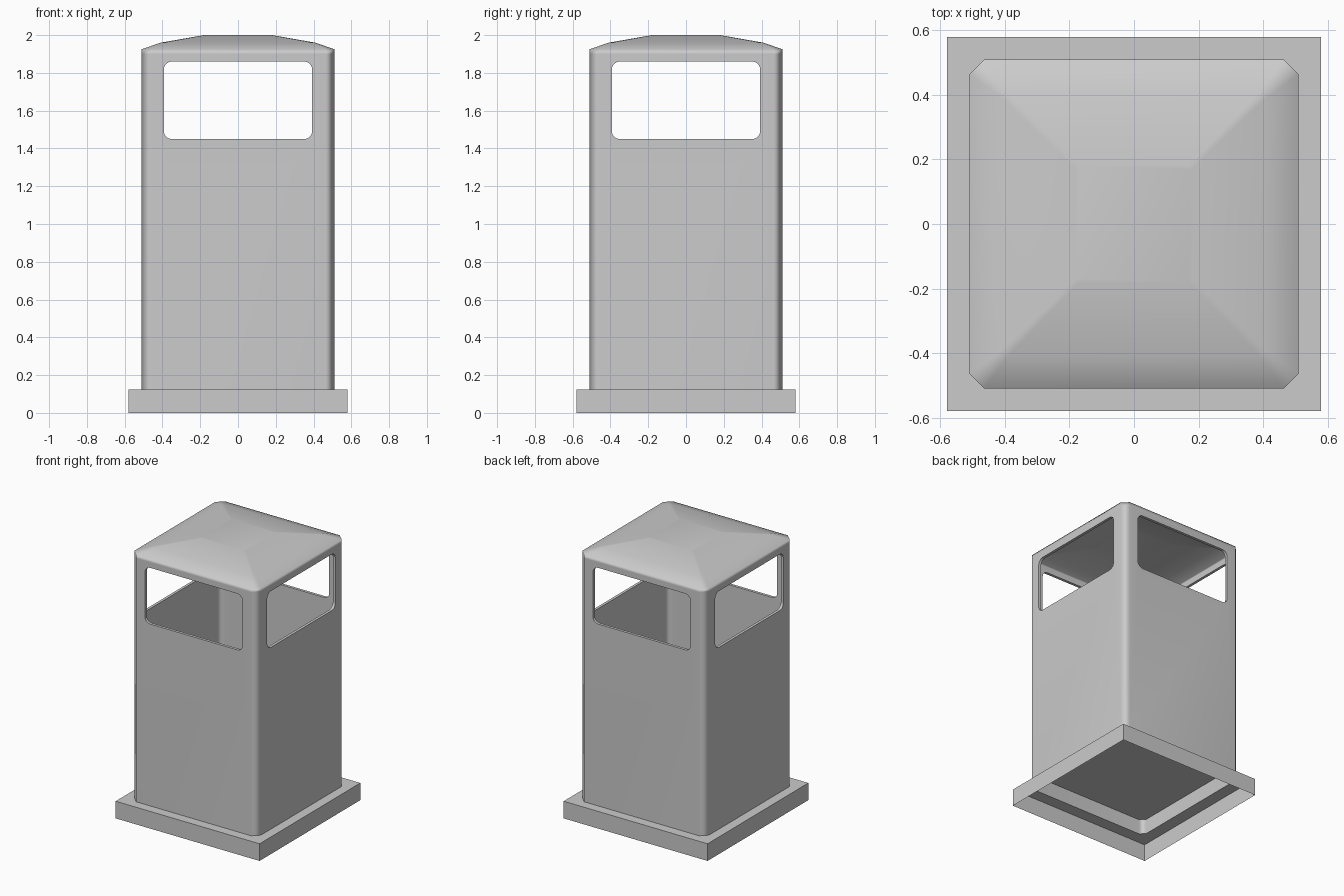
import bpy
import bmesh
import math

default = bpy.data.objects.get("Cube")
if default:
    bpy.data.objects.remove(default, do_unlink=True)

grey = bpy.data.materials.new("light_grey")
grey.use_nodes = True
colour = (0.6, 0.6, 0.6, 1)
grey.diffuse_color = colour
grey.node_tree.nodes["Principled BSDF"].inputs["Base Color"].default_value = colour

BASE_TOP = 0.125
HALF = 0.51
CHAMFER = 0.046


def add_object(name, bm):
    mesh = bpy.data.meshes.new(name)
    bmesh.ops.recalc_face_normals(bm, faces=bm.faces)
    bm.to_mesh(mesh)
    bm.free()
    mesh.materials.append(grey)
    obj = bpy.data.objects.new(name, mesh)
    bpy.context.collection.objects.link(obj)
    return obj


def activate(obj):
    bpy.ops.object.select_all(action="DESELECT")
    obj.select_set(True)
    bpy.context.view_layer.objects.active = obj


def octagon(bm, half, cut, z):
    """Ring of a square with chamfered corners."""
    c = half - cut
    ring = [(half, -c), (half, c), (c, half), (-c, half),
            (-half, c), (-half, -c), (-c, -half), (c, -half)]
    return [bm.verts.new((x, y, z)) for x, y in ring]


def bridge(bm, a, b):
    for i in range(len(a)):
        j = (i + 1) % len(a)
        bm.faces.new((a[i], a[j], b[j], b[i]))


# Body and domed roof: one lofted shell, open underneath
bm = bmesh.new()
profile = [(HALF, CHAMFER, BASE_TOP), (HALF, CHAMFER, 1.9),
           (HALF, CHAMFER, 1.925), (0.41, 0.02, 1.96), (0.18, 0.01, 2.0)]
rings = [octagon(bm, *p) for p in profile]
for lower, upper in zip(rings, rings[1:]):
    bridge(bm, lower, upper)
top = bm.faces.new(rings[-1])
bm.normal_update()
body = add_object("bin_body", bm)
if body.data.polygons[-1].normal.z < 0:
    body.data.flip_normals()
activate(body)
shell = body.modifiers.new("wall_thickness", "SOLIDIFY")
shell.thickness = 0.02
shell.offset = -1
shell.use_even_offset = True
bpy.ops.object.modifier_apply(modifier=shell.name)

# Rounded openings on all four sides
for axis in range(2):
    bm = bmesh.new()
    bmesh.ops.create_cube(bm, size=1)
    size = [0.785, 0.785, 0.41]
    size[axis] = 1.5
    bmesh.ops.scale(bm, vec=size, verts=bm.verts)
    bmesh.ops.translate(bm, vec=(0, 0, 1.655), verts=bm.verts)
    long_edges = [e for e in bm.edges
                  if abs(e.verts[0].co[axis] - e.verts[1].co[axis]) > 1]
    bmesh.ops.bevel(bm, geom=long_edges, offset=0.042, segments=5,
                    profile=0.5, affect="EDGES")
    cutter = add_object("opening_cutter", bm)
    cutter.hide_render = True
    activate(body)
    cut = body.modifiers.new("openings", "BOOLEAN")
    cut.operation = "DIFFERENCE"
    cut.solver = "EXACT"
    cut.object = cutter
    bpy.ops.object.modifier_apply(modifier=cut.name)
    bpy.data.objects.remove(cutter, do_unlink=True)

activate(body)
bpy.ops.object.shade_smooth_by_angle(angle=math.radians(80))
weighted = body.modifiers.new("clean_shading", "WEIGHTED_NORMAL")
weighted.keep_sharp = True

# Floor of the bin, raised above the plinth
bm = bmesh.new()
bm.faces.new(octagon(bm, HALF - 0.015, CHAMFER, 0.235))
floor = add_object("bin_floor", bm)

# Plinth: hollow skirt with a flat ledge around the body
bm = bmesh.new()
bottom = octagon(bm, 0.58, 0.0002, 0)
edge = octagon(bm, 0.58, 0.0002, BASE_TOP)
inner = octagon(bm, HALF - 0.005, CHAMFER, BASE_TOP)
bridge(bm, bottom, edge)
bridge(bm, edge, inner)
plinth = add_object("plinth", bm)
